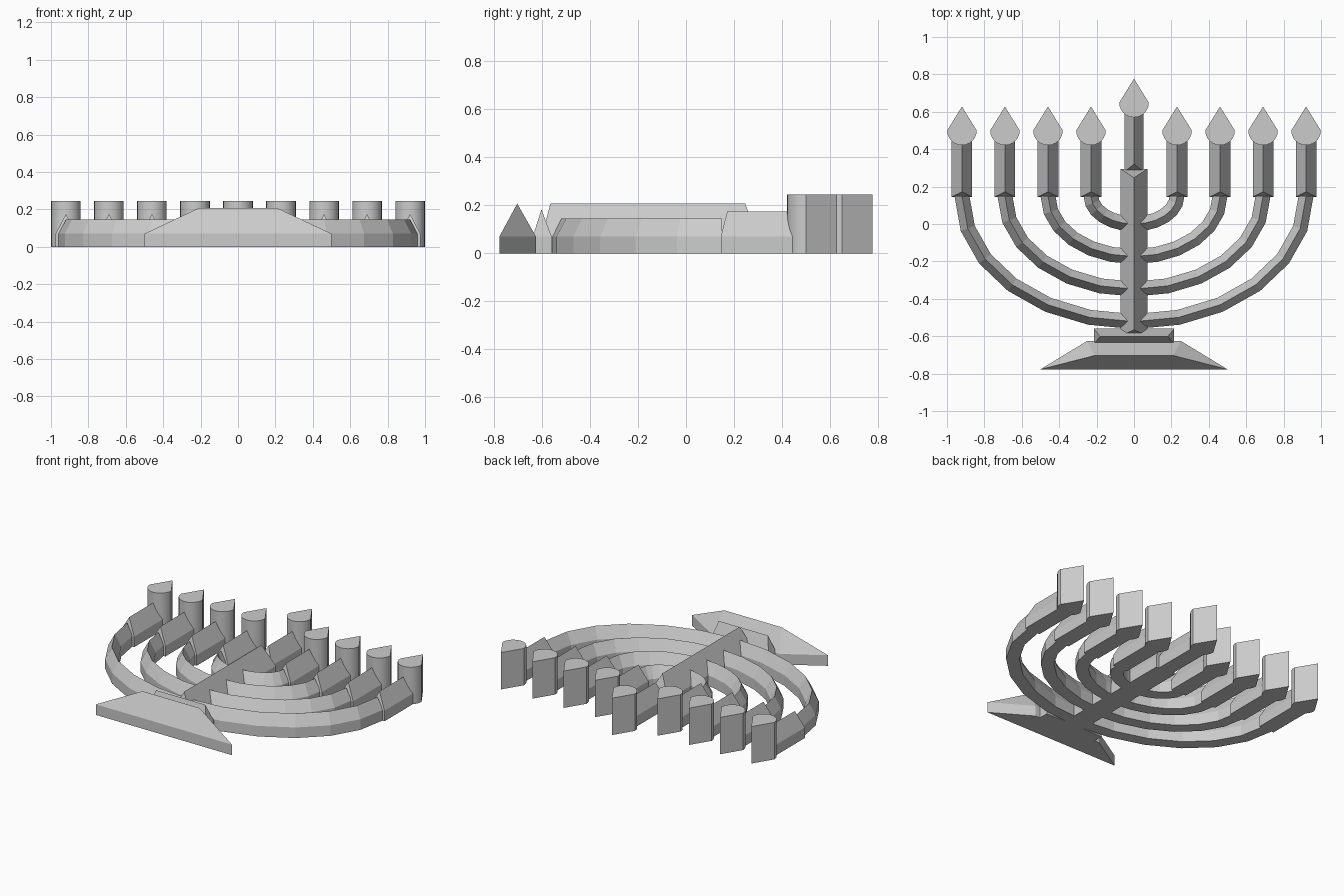
import bpy
import bmesh
import math
from mathutils import Vector

cube = bpy.data.objects.get("Cube")
if cube:
    bpy.data.objects.remove(cube, do_unlink=True)

grey = bpy.data.materials.new("plain grey")
grey.use_nodes = True
colour = (0.6, 0.6, 0.6, 1)
grey.diffuse_color = colour
grey.node_tree.nodes["Principled BSDF"].inputs["Base Color"].default_value = colour

WALL = 0.07      # height of the upright sides below every bevelled ridge
SHOULDER = 0.15  # where the arms meet the candles


def finish(name, bm):
    bmesh.ops.recalc_face_normals(bm, faces=bm.faces)
    mesh = bpy.data.meshes.new(name)
    bm.to_mesh(mesh)
    bm.free()
    obj = bpy.data.objects.new(name, mesh)
    bpy.context.collection.objects.link(obj)
    mesh.materials.append(grey)
    return obj


def hipped_block(name, corners, ridge, top):
    """Upright walls over four corners, closed by a hipped roof with a ridge.
    The ridge runs from the edge 0-1 to the edge 2-3."""
    bm = bmesh.new()
    low = [bm.verts.new((x, y, 0)) for x, y in corners]
    mid = [bm.verts.new((x, y, WALL)) for x, y in corners]
    a, b = [bm.verts.new((x, y, top)) for x, y in ridge]
    bm.faces.new(low)
    for i in range(4):
        j = (i + 1) % 4
        bm.faces.new((low[i], low[j], mid[j], mid[i]))
    bm.faces.new((mid[0], mid[1], a))
    bm.faces.new((mid[1], mid[2], b, a))
    bm.faces.new((mid[2], mid[3], b))
    bm.faces.new((mid[3], mid[0], a, b))
    return finish(name, bm)


def bar(name, x, y0, y1, half, top, hip0, hip1):
    """Hipped block running along y."""
    corners = [(x - half, y0), (x + half, y0), (x + half, y1), (x - half, y1)]
    return hipped_block(name, corners, [(x, y0 + hip0), (x, y1 - hip1)], top)


def arm(name, side, rx, ry, half=0.04, top=0.145, steps=6):
    """Quarter-ellipse sweep of a house-shaped section."""
    bm = bmesh.new()
    rings = []
    for i in range(steps + 1):
        t = math.pi / 2 * i / steps
        p = Vector((side * rx * math.cos(t), SHOULDER - ry * math.sin(t), 0))
        n = Vector((side * ry * math.cos(t), -rx * math.sin(t), 0)).normalized()
        section = [(-half, 0), (half, 0), (half, WALL), (0, top), (-half, WALL)]
        rings.append([bm.verts.new(p + n * u + Vector((0, 0, z))) for u, z in section])
    for r, s in zip(rings, rings[1:]):
        for k in range(5):
            m = (k + 1) % 5
            bm.faces.new((r[k], r[m], s[m], s[k]))
    bm.faces.new(rings[0])
    bm.faces.new(rings[-1])
    return finish(name, bm)


def flame(name, x, tip, radius=0.079, height=0.245, steps=12):
    """Teardrop prism: half circle closed by a point."""
    bm = bmesh.new()
    cy = tip - 0.128
    outline = [(x, tip)]
    for i in range(steps + 1):
        t = math.pi * i / steps
        outline.append((x - radius * math.cos(t), cy - radius * math.sin(t)))
    base = bm.faces.new([bm.verts.new((px, py, 0)) for px, py in outline])
    up = bmesh.ops.extrude_face_region(bm, geom=[base], use_keep_orig=True)
    verts = [v for v in up["geom"] if isinstance(v, bmesh.types.BMVert)]
    bmesh.ops.translate(bm, verts=verts, vec=(0, 0, height))
    obj = finish(name, bm)
    bpy.ops.object.select_all(action='DESELECT')
    obj.select_set(True)
    bpy.context.view_layer.objects.active = obj
    bpy.ops.object.shade_smooth_by_angle(angle=math.radians(25))
    return obj


# Foot and collar, with ridges along x
hipped_block("foot", [(-0.25, -0.625), (-0.5, -0.777), (0.5, -0.777), (0.25, -0.625)],
             [(-0.21, -0.703), (0.21, -0.703)], 0.207)
hipped_block("collar", [(-0.215, -0.56), (-0.215, -0.638), (0.215, -0.638), (0.215, -0.56)],
             [(-0.18, -0.602), (0.18, -0.602)], 0.183)

# Central stem and raised middle candle
bar("stem", 0, -0.6, 0.295, 0.072, 0.207, 0.035, 0.048)
bar("middle_candle", 0, 0.28, 0.605, 0.052, 0.175, 0.04, 0.03)
flame("middle_flame", 0, 0.777)

# Four nested arms on each side, each with a candle and flame
for side, word in ((1, "left"), (-1, "right")):
    for i in range(4):
        reach = 0.23 * (i + 1)
        x = side * reach
        tag = f"{word}_{i + 1}"
        arm(f"arm_{tag}", side, reach, 0.15 + 0.174 * i)
        bar(f"candle_{tag}", x, 0.145, 0.455, 0.055, 0.175, 0.027, 0.03)
        flame(f"flame_{tag}", x, 0.628)
